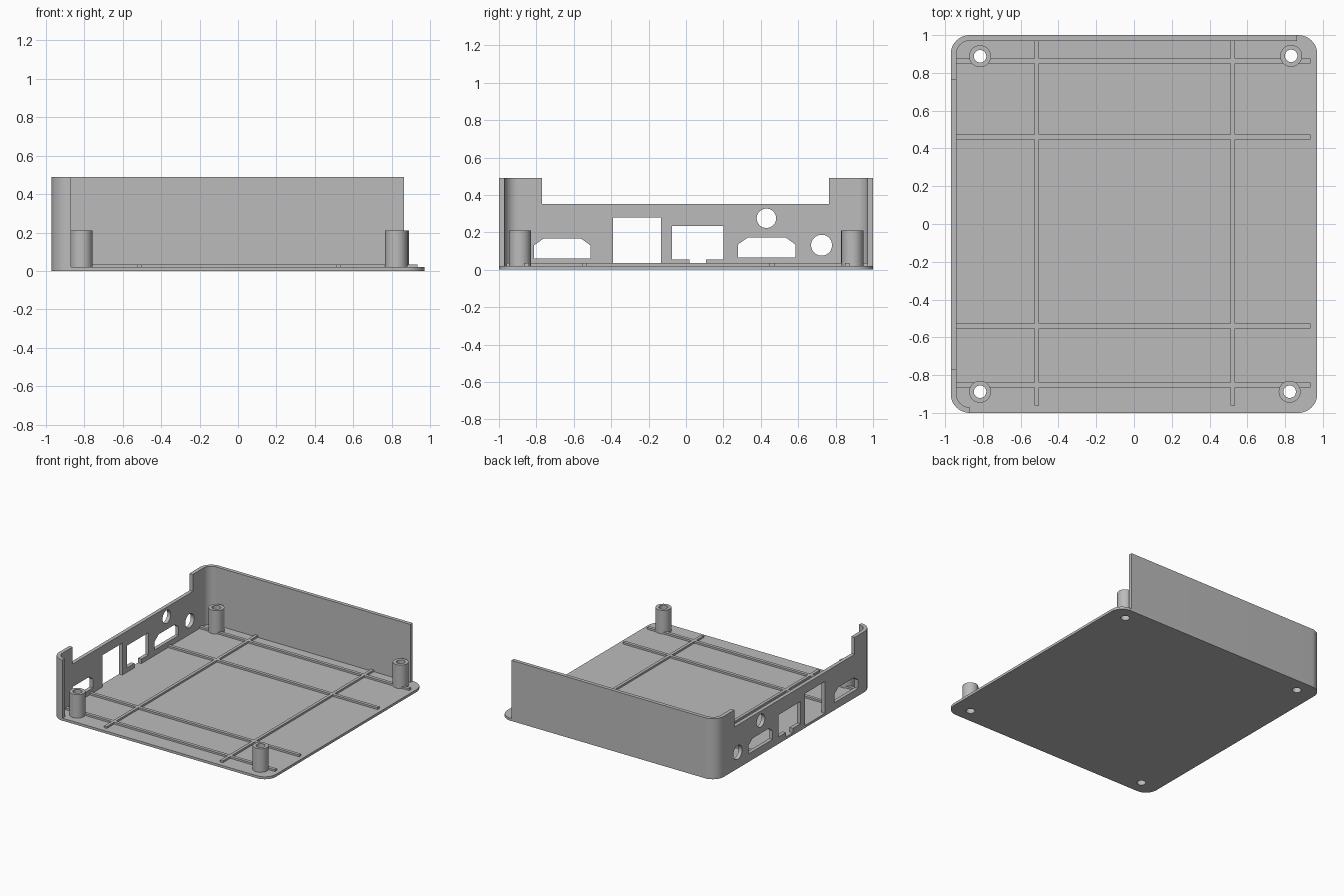
import bpy, bmesh, math
from mathutils import Vector

cube = bpy.data.objects.get("Cube")
if cube:
    bpy.data.objects.remove(cube, do_unlink=True)

W, D, R = 0.97, 1.0, 0.1            # half width, half depth, corner radius
FLOOR, RIB_TOP, WALL_TOP, T = 0.02, 0.035, 0.49, 0.03

grey = bpy.data.materials.new("grey plastic")
grey.use_nodes = True
colour = (0.5, 0.5, 0.5, 1)
grey.diffuse_color = colour
grey.node_tree.nodes["Principled BSDF"].inputs["Base Color"].default_value = colour


def arc(cx, cy, r, start, end, n=12):
    angles = [math.radians(start + (end - start) * i / n) for i in range(n + 1)]
    return [(cx + r * math.cos(a), cy + r * math.sin(a)) for a in angles]


def circle(cx, cy, r, n=40):
    return arc(cx, cy, r, 0, 360, n)[:-1]


def rect(x0, x1, y0, y1):
    return [(x0, y0), (x1, y0), (x1, y1), (x0, y1)]


def prisms(name, outlines, lo, hi, along_x=False):
    """Extrude closed outlines along z, or along x when they lie in the yz plane."""
    bm = bmesh.new()
    for pts in outlines:
        place = (lambda p: (lo, *p)) if along_x else (lambda p: (*p, lo))
        face = bm.faces.new([bm.verts.new(place(p)) for p in pts])
        grown = bmesh.ops.extrude_face_region(bm, geom=[face])["geom"]
        shift = Vector((hi - lo, 0, 0) if along_x else (0, 0, hi - lo))
        bmesh.ops.translate(bm, vec=shift,
                            verts=[v for v in grown if isinstance(v, bmesh.types.BMVert)])
    bmesh.ops.recalc_face_normals(bm, faces=bm.faces)
    mesh = bpy.data.meshes.new(name)
    bm.to_mesh(mesh)
    bm.free()
    mesh.materials.append(grey)
    ob = bpy.data.objects.new(name, mesh)
    bpy.context.collection.objects.link(ob)
    return ob


def activate(ob):
    bpy.ops.object.select_all(action='DESELECT')
    ob.select_set(True)
    bpy.context.view_layer.objects.active = ob


def cut(ob, cutter):
    mod = ob.modifiers.new("cut", 'BOOLEAN')
    mod.operation, mod.solver, mod.object = 'DIFFERENCE', 'EXACT', cutter
    activate(ob)
    bpy.ops.object.modifier_apply(modifier=mod.name)


# Floor plate with rounded corners
cx, cy = W - R, D - R
plate = prisms("floor_plate", [arc(cx, cy, R, 0, 90) + arc(-cx, cy, R, 90, 180)
                               + arc(-cx, -cy, R, 180, 270) + arc(cx, -cy, R, 270, 360)],
               0, FLOOR)

# Long ribs, and cross ribs that run between them
long_x = [(-0.526, -0.502), (0.512, 0.536)]
cross_y = [0.862, 0.46, -0.541, -0.852]
spans = [(-W + T, long_x[0][0]), (long_x[0][1], long_x[1][0]), (long_x[1][1], 0.935)]
ribs = [rect(a, b, -0.96, D - T) for a, b in long_x]
ribs += [rect(a, b, y - 0.013, y + 0.013) for y in cross_y for a, b in spans]
rib_grid = prisms("floor_ribs", ribs, FLOOR, RIB_TOP)

# Four screw posts, drilled right through the floor
centres = [(-0.815, 0.888), (0.832, 0.89), (-0.815, -0.888), (0.824, -0.888)]
posts = prisms("screw_posts", [circle(x, y, 0.058) for x, y in centres], FLOOR, 0.21)
drill = prisms("drill", [circle(x, y, 0.033) for x, y in centres], -0.1, 0.4)
for part in (plate, rib_grid, posts):
    cut(part, drill)

# Wall along the back, the port side and round the front corner
outer = [(0.863, D)] + arc(-cx, cy, R, 90, 180) + arc(-cx, -cy, R, 180, 270)
inner = [(0.863, D - T)] + arc(-cx, cy, R - T, 90, 180) + arc(-cx, -cy, R - T, 180, 270)
wall = prisms("side_walls", [outer + inner[::-1]], FLOOR, WALL_TOP)


def bevelled_port(y0, y1, z0, z1):
    return [(y0, z0), (y1, z0), (y1, z1 - 0.037), (y1 - 0.052, z1),
            (y0 + 0.052, z1), (y0, z1 - 0.037)]


# Port openings and the lowered middle of the port side
below = FLOOR - 0.01
notched_port = [(-0.075, 0.056), (0.02, 0.056), (0.02, below), (0.107, below),
                (0.107, 0.056), (0.2, 0.056), (0.2, 0.235), (-0.075, 0.235)]
openings = prisms("openings", [
    rect(-0.77, 0.765, 0.352, 0.6),
    bevelled_port(-0.813, -0.51, 0.06, 0.167),
    rect(-0.39, -0.134, below, 0.278),
    notched_port,
    bevelled_port(0.278, 0.585, 0.065, 0.172),
    circle(0.43, 0.275, 0.052),
    circle(0.725, 0.131, 0.056),
], -1.1, -0.9, along_x=True)
cut(wall, openings)

for helper in (drill, openings):
    bpy.data.objects.remove(helper, do_unlink=True)

for part in (plate, rib_grid, posts, wall):
    activate(part)
    bpy.ops.object.shade_smooth_by_angle(angle=math.radians(30))
